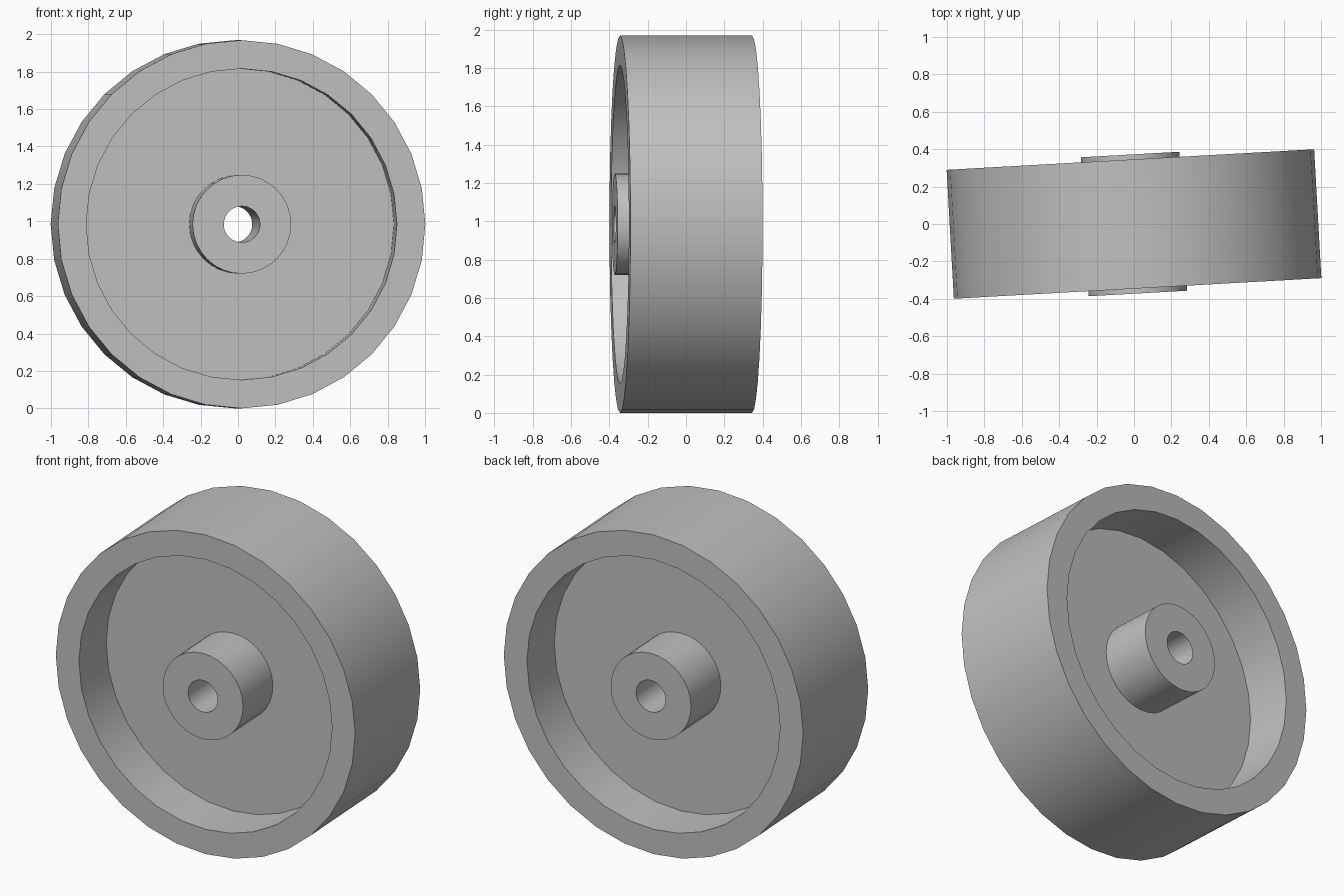
import bpy, bmesh, math
from mathutils import Matrix, Vector

SIDES = 32
RIM_R, RIM_IN, HUB_R, BORE_R = 0.984, 0.832, 0.264, 0.097
RIM_HALF, HUB_HALF, WEB_HALF = 0.345, 0.372, 0.056

cube = bpy.data.objects.get("Cube")
if cube:
    bpy.data.objects.remove(cube)

# Single plain grey
grey = bpy.data.materials.new("plain grey")
grey.use_nodes = True
colour = (0.527, 0.527, 0.527, 1)
grey.diffuse_color = colour
grey.node_tree.nodes["Principled BSDF"].inputs["Base Color"].default_value = colour


def lathe(name, profile):
    """Revolve a closed (radius, y) profile around the y axis."""
    bm = bmesh.new()
    verts = [bm.verts.new((0, y, r)) for r, y in profile]
    edges = [bm.edges.new((v, verts[i - 1])) for i, v in enumerate(verts)]
    bmesh.ops.spin(bm, geom=verts + edges, cent=(0, 0, 0), axis=(0, 1, 0),
                   angle=math.tau, steps=SIDES, use_merge=True)
    bmesh.ops.remove_doubles(bm, verts=bm.verts, dist=0.0001)
    bmesh.ops.recalc_face_normals(bm, faces=bm.faces)
    mesh = bpy.data.meshes.new(name)
    bm.to_mesh(mesh)
    bm.free()
    mesh.materials.append(grey)
    obj = bpy.data.objects.new(name, mesh)
    bpy.context.collection.objects.link(obj)
    return obj


# Front half of the section from tread to bore, mirrored for the back half:
# rim face, recess wall, web, hub wall, hub face
front = [(RIM_R, -RIM_HALF), (RIM_IN, -RIM_HALF), (RIM_IN, -WEB_HALF),
         (HUB_R, -WEB_HALF), (HUB_R, -HUB_HALF), (BORE_R, -HUB_HALF)]
wheel = lathe("wheel", front + [(r, -y) for r, y in reversed(front)])

# Stand it on the ground with its slight turn
wheel.matrix_world = (Matrix.Translation(Vector((0, 0, RIM_R)))
                      @ Matrix.Rotation(math.radians(3.2), 4, 'Z'))

# Smooth round walls, crisp rims
bpy.ops.object.select_all(action='DESELECT')
wheel.select_set(True)
bpy.context.view_layer.objects.active = wheel
bpy.ops.object.shade_smooth_by_angle(angle=math.radians(30))
